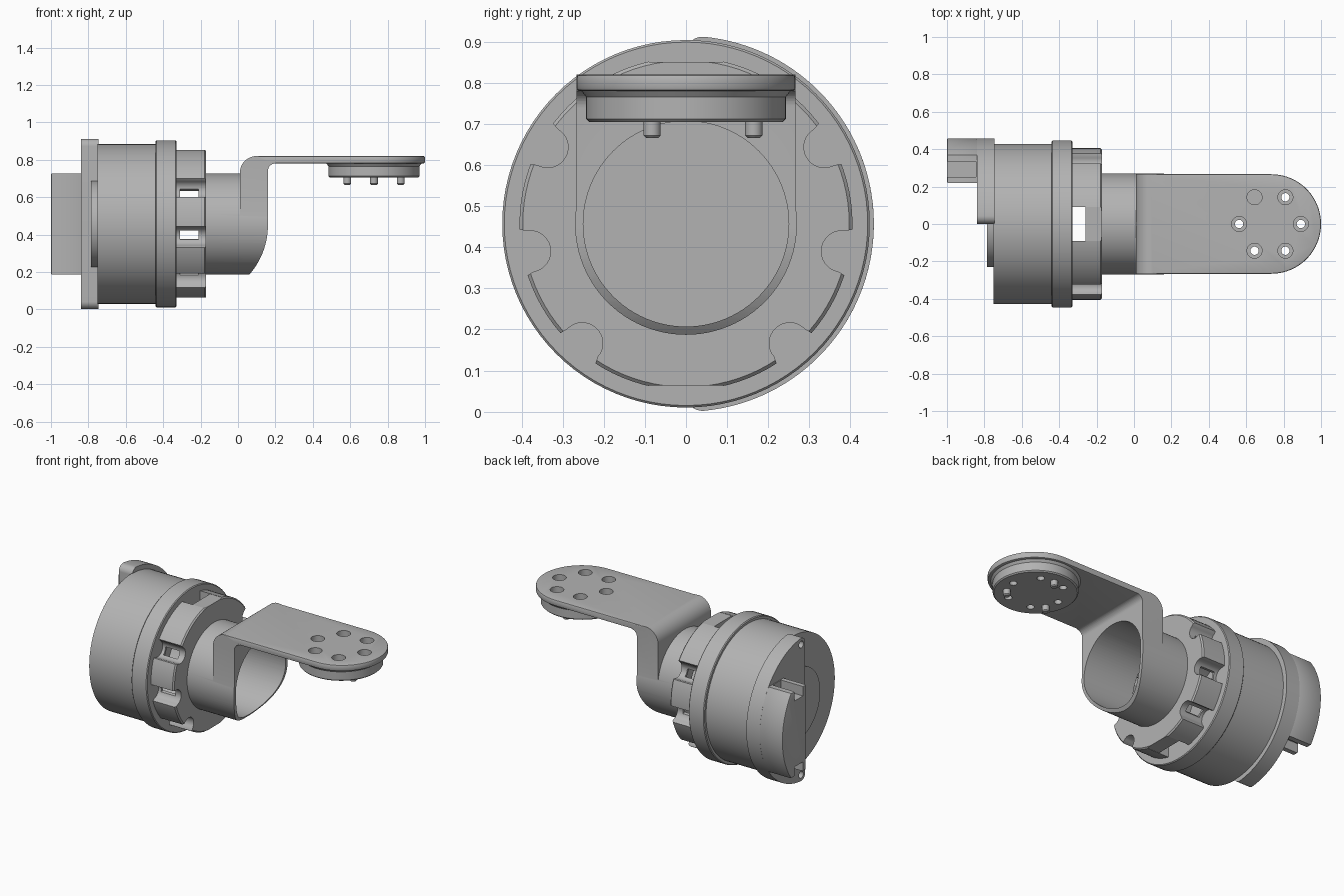
import bpy, bmesh, math
from mathutils import Matrix, Vector

cube = bpy.data.objects.get("Cube")
if cube:
    bpy.data.objects.remove(cube, do_unlink=True)

CZ = 0.457          # height of the housing axis
SEG = 96

grey = bpy.data.materials.new("grey_plastic")
grey.use_nodes = True
GREY = (0.45, 0.45, 0.45, 1)
grey.diffuse_color = GREY
next(n for n in grey.node_tree.nodes if n.type == 'BSDF_PRINCIPLED').inputs["Base Color"].default_value = GREY


def finish(name, bm):
    bmesh.ops.recalc_face_normals(bm, faces=bm.faces)
    mesh = bpy.data.meshes.new(name)
    bm.to_mesh(mesh)
    bm.free()
    mesh.materials.append(grey)
    ob = bpy.data.objects.new(name, mesh)
    bpy.context.collection.objects.link(ob)
    return ob


def arc(cx, cy, r, a0, a1, n=24):
    """Points on an arc, angles in degrees."""
    angles = [math.radians(a0 + (a1 - a0) * i / n) for i in range(n + 1)]
    return [(cx + r * math.cos(a), cy + r * math.sin(a)) for a in angles]


def prism(name, pts, axis, lo, hi, bevel=0, keep=None):
    """Extrude a flat outline along an axis; optionally round its rims."""
    place = {'x': lambda a, b: (lo, a, b), 'y': lambda a, b: (a, lo, b), 'z': lambda a, b: (a, b, lo)}[axis]
    bm = bmesh.new()
    face = bm.faces.new([bm.verts.new(place(*p)) for p in pts])
    ext = bmesh.ops.extrude_face_region(bm, geom=[face])
    step = Vector([hi - lo if axis == k else 0 for k in 'xyz'])
    bmesh.ops.translate(bm, vec=step, verts=[g for g in ext['geom'] if isinstance(g, bmesh.types.BMVert)])
    bmesh.ops.recalc_face_normals(bm, faces=bm.faces)
    if bevel:
        k = 'xyz'.index(axis)
        rims = [e for e in bm.edges if abs(e.verts[0].co[k] - e.verts[1].co[k]) < 1e-6
                and (keep is None or keep((e.verts[0].co + e.verts[1].co) / 2))]
        bmesh.ops.bevel(bm, geom=rims, offset=bevel, segments=2, profile=0.5, affect='EDGES')
    return finish(name, bm)


def lathe(name, profile, axis='x', center=(0, 0, CZ)):
    """Spin (position, radius) pairs about an axis."""
    bm = bmesh.new()
    c = Vector(center)
    place = (lambda h, r: Vector((h, 0, r))) if axis == 'x' else (lambda h, r: Vector((r, 0, h)))
    vs = [bm.verts.new(place(h, r) + c) for h, r in profile]
    es = [bm.edges.new((a, b)) for a, b in zip(vs, vs[1:])]
    if profile[0][1] > 0:
        es.append(bm.edges.new((vs[-1], vs[0])))
    bmesh.ops.spin(bm, geom=vs + es, cent=c, axis=(1, 0, 0) if axis == 'x' else (0, 0, 1),
                   angle=2 * math.pi, steps=SEG)
    bmesh.ops.remove_doubles(bm, verts=bm.verts, dist=1e-5)
    return finish(name, bm)


def rod(name, axis, lo, hi, r, center):
    return lathe(name, [(lo, 0), (lo, r), (hi, r), (hi, 0)], axis, center)


def box(name, x, y, z):
    return prism(name, [(x[0], y[0]), (x[1], y[0]), (x[1], y[1]), (x[0], y[1])], 'z', *z)


def combine(ob, others, operation):
    """Apply booleans and discard the helper shapes."""
    for other in others:
        other.hide_render = True
        m = ob.modifiers.new("bool", 'BOOLEAN')
        m.object, m.operation, m.solver = other, operation, 'EXACT'
    graph = bpy.context.evaluated_depsgraph_get()
    mesh = bpy.data.meshes.new_from_object(ob.evaluated_get(graph))
    ob.modifiers.clear()
    ob.data = mesh
    mesh.materials.clear()
    mesh.materials.append(grey)
    for other in others:
        bpy.data.objects.remove(other, do_unlink=True)


parts = []

# Hollow housing with its wider clamping ring
parts.append(lathe("housing", [
    (-0.75, 0), (-0.75, 0.427), (-0.44, 0.427), (-0.44, 0.442), (-0.435, 0.447), (-0.335, 0.447),
    (-0.33, 0.442), (-0.33, 0.37), (-0.70, 0.37), (-0.70, 0)]))

# Raised round boss on the rear face
parts.append(rod("rear_boss", 'x', -0.785, -0.74, 0.23, (0, 0, CZ)))

# Half-round rear plate with rounded, drilled ends
LUG_Y, LUG_Z = 0.04, 0.415
tip = math.degrees(math.atan2(LUG_Z, LUG_Y))
outline = (arc(0, CZ, 0.457, -tip, tip, 64) + arc(LUG_Y, CZ + LUG_Z, 0.04, tip, 180, 12)[1:]
           + arc(LUG_Y, CZ - LUG_Z, 0.04, 180, 360 - tip, 12)[:-1])
plate = prism("rear_half_plate", outline, 'x', -0.84, -0.745)
combine(plate, [rod("hole", 'x', -0.9, -0.76, 0.022, (0, LUG_Y, CZ + s * LUG_Z)) for s in (1, -1)], 'DIFFERENCE')
parts.append(plate)

# Segment-shaped grip block with a groove at either end
half = math.degrees(math.asin(0.27 / 0.457))
block = prism("grip_block", [(0.22, CZ - 0.27)] + arc(0, CZ, 0.457, -half, half, 32) + [(0.22, CZ + 0.27)],
              'x', -1, -0.835, 0.006)
combine(block, [box("groove", (-1.1, -0.845), (0.25, 0.335), (CZ + s * 0.27 - 0.06, CZ + s * 0.27 + 0.06))
                for s in (1, -1)], 'DIFFERENCE')
parts.append(block)

# Scalloped collar with slots in the scallops and windows above and below
collar = lathe("scalloped_collar", [
    (-0.34, 0.405), (-0.178, 0.405), (-0.17, 0.397), (-0.17, 0.25), (-0.20, 0.25), (-0.20, 0.322), (-0.34, 0.322)])
cutters = []
for angle in (29, -10, -49):
    for a in (angle, 180 - angle):
        turn = Matrix.Translation((0, 0, CZ)) @ Matrix.Rotation(math.radians(a), 4, 'X')
        scallop = prism("scallop", arc(0.385, 0, 0.05, 90, 270, 16) + [(0.41, -0.06), (0.5, -0.06), (0.5, 0.06),
                                                                       (0.41, 0.06)], 'x', -0.33, -0.1)
        slot = box("slot", (-0.31, -0.21), (0.28, 0.45), (-0.024, 0.024))
        for c in (scallop, slot):
            c.data.transform(turn)
            cutters.append(c)
for s in (1, -1):
    cutters.append(box("window", (-0.33, -0.26), (-0.09, 0.09), sorted((CZ + s * 0.25, CZ + s * 0.5))))
    cutters.append(box("recess", (-0.27, -0.1), (-0.09, 0.09), sorted((CZ + s * 0.393, CZ + s * 0.5))))
combine(collar, cutters, 'DIFFERENCE')
parts.append(collar)

# Tube, upright leg and flat arm joined in one piece
W = 0.266
arm = rod("tube_and_arm", 'x', -0.185, 0.16, 0.27, (0, 0, CZ))
leg = prism("leg", [(0.01, CZ), (0.16, CZ)] + arc(0.20, 0.74, 0.04, 180, 90, 8)
            + arc(0.10, 0.73, 0.09, 90, 180, 12), 'y', -W, W)
# arc runs over the top of the bend, so close it with the flat arm
flat = prism("flat_arm", [(0.10, W), (0.10, -W)] + arc(0.734, 0, W, -90, 90, 48), 'z', 0.78, 0.82, 0.008,
             lambda p: p.x > 0.11)
bend = prism("bend_fill", [(0.09, 0.74), (0.16, 0.74)] + arc(0.20, 0.74, 0.04, 180, 90, 8)[1:]
             + [(0.20, 0.812), (0.10, 0.8195)], 'y', -W + 0.001, W - 0.001)
disc = lathe("disc", [(0.785, 0), (0.785, 0.258), (0.765, 0.243), (0.712, 0.243), (0.705, 0.236), (0.705, 0)],
             'z', (0.727, 0, 0))
combine(arm, [leg, bend, flat, disc], 'UNION')

# Bore, curved lower lip and stepped mounting holes
cuts = [rod("bore", 'x', -0.3, 0.3, 0.25, (0, 0, CZ)),
        prism("lip_cut", arc(-0.24, 0.45, 0.40, 0, -45, 20) + [(0.4, 0.1), (0.4, 0.45)], 'y', -0.4, 0.4)]
for i in range(6):
    a = math.radians(60 * i)
    spot = (0.727 + 0.165 * math.cos(a), 0.165 * math.sin(a), 0)
    cuts.append(rod("counterbore", 'z', 0.765, 0.9, 0.04, spot))
    cuts.append(rod("through_hole", 'z', 0.6, 0.8, 0.022, spot))
combine(arm, cuts, 'DIFFERENCE')
parts.append(arm)

# Three locating pins under the disc
for i, deg in enumerate((90, 210, 330)):
    a = math.radians(deg)
    spot = (0.727 + 0.165 * math.cos(a), 0.165 * math.sin(a), 0)
    parts.append(lathe(f"locating_pin_{i + 1}", [(0.71, 0), (0.71, 0.021), (0.672, 0.021), (0.666, 0.015), (0.666, 0)],
                       'z', spot))

# Smooth the round walls and keep the rims crisp
bpy.ops.object.select_all(action='DESELECT')
for ob in parts:
    ob.select_set(True)
bpy.context.view_layer.objects.active = parts[0]
bpy.ops.object.shade_smooth_by_angle(angle=math.radians(30))
